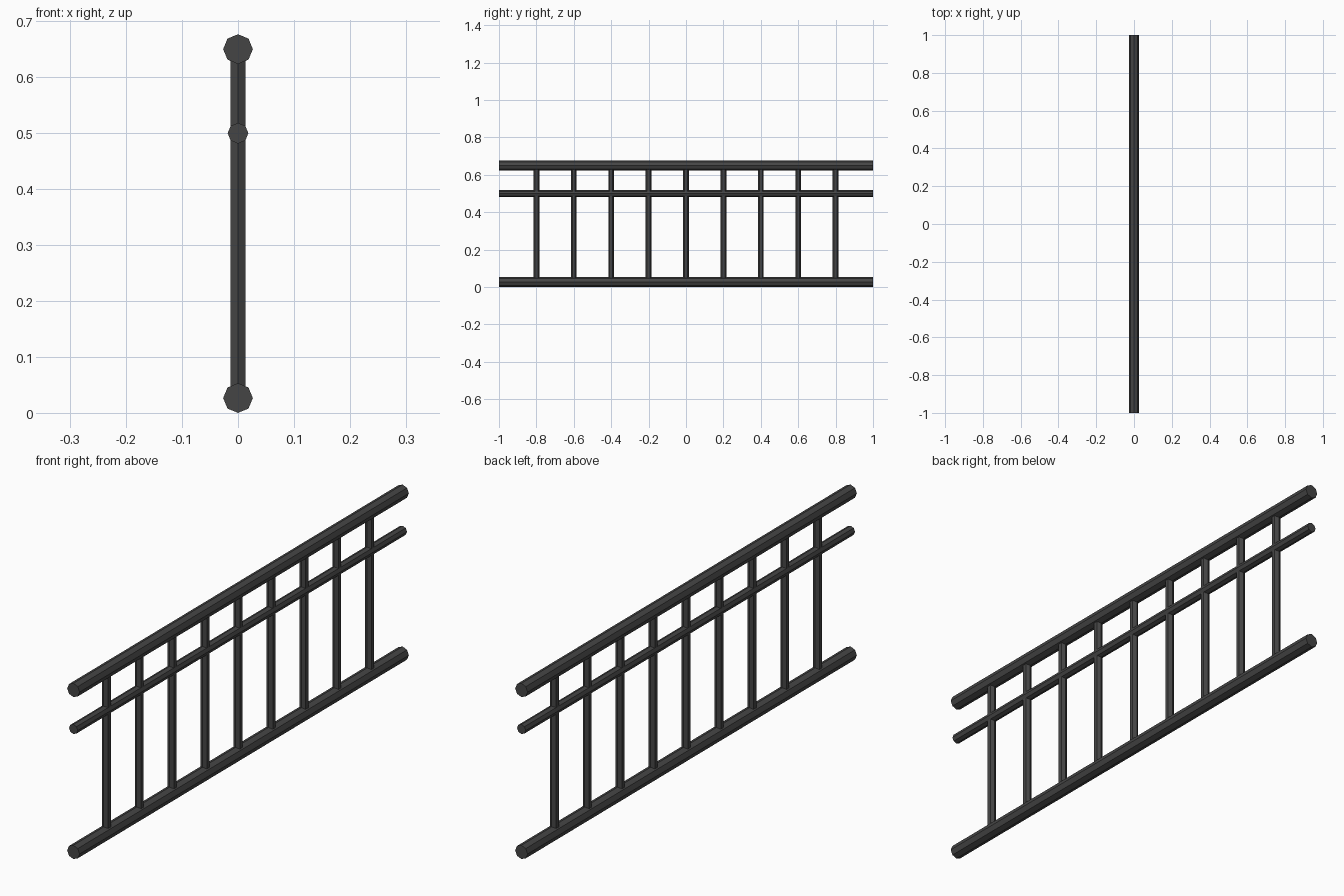
import bpy
import math

cube = bpy.data.objects.get("Cube")
if cube:
    bpy.data.objects.remove(cube, do_unlink=True)

COLOUR = (0.06, 0.06, 0.06, 1)
metal = bpy.data.materials.new("dark_grey_metal")
metal.use_nodes = True
metal.diffuse_color = COLOUR
metal.node_tree.nodes["Principled BSDF"].inputs["Base Color"].default_value = COLOUR


def bar(name, sides, radius, length, location, rotation=(0, 0, 0)):
    """Flat-shaded prism with a corner pointing along its local +y."""
    bpy.ops.mesh.primitive_cylinder_add(
        vertices=sides, radius=radius, depth=length,
        location=location, rotation=rotation)
    obj = bpy.context.object
    obj.name = name
    obj.data.materials.append(metal)
    return obj


# Horizontal rails running front to back
BOTTOM_Z, MIDDLE_Z, TOP_Z = 0.0265, 0.499, 0.649
LYING = (math.pi / 2, 0, 0)
bar("bottom_rail", 8, 0.0265, 2, (0, 0, BOTTOM_Z), LYING)
bar("middle_rail", 8, 0.0185, 2, (0, 0, MIDDLE_Z), LYING)
bar("top_rail", 8, 0.0265, 2, (0, 0, TOP_Z), LYING)

# Evenly spaced six-sided balusters
for i in range(9):
    bar(f"baluster_{i + 1}", 6, 0.0156, TOP_Z - BOTTOM_Z,
        (0, (i - 4) * 0.2, (TOP_Z + BOTTOM_Z) / 2))
